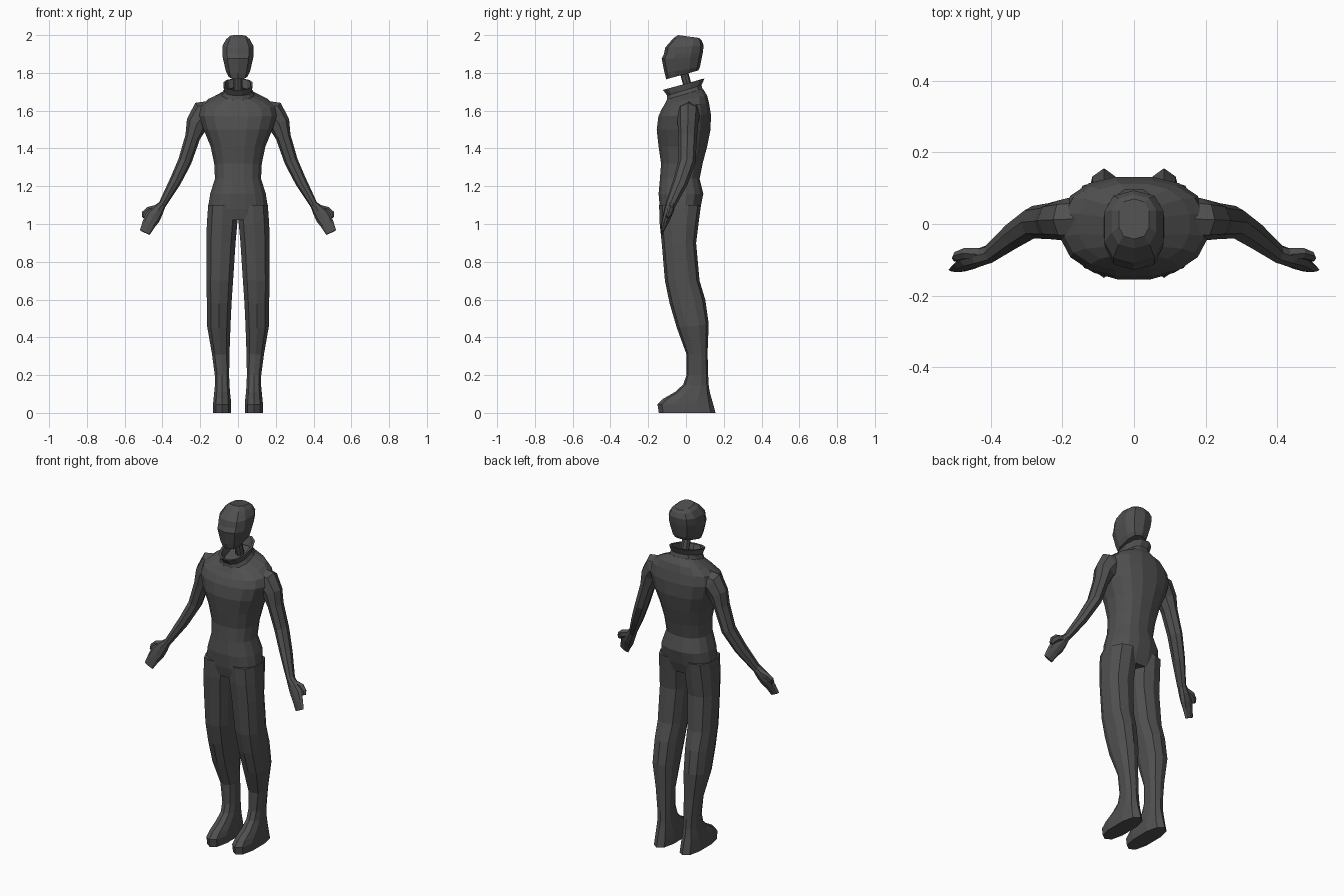
import bpy, bmesh, math
from mathutils import Vector

suit = bpy.data.materials.new("charcoal")
suit.diffuse_color = (0.08, 0.08, 0.08, 1)


def loft(name, rings, cap_start=True, cap_end=True, mirror=False):
    """Skin a list of equal-length point rings into one flat-shaded mesh."""
    bm = bmesh.new()
    vs = [[bm.verts.new(p) for p in r] for r in rings]
    n = len(vs[0])
    for a, b in zip(vs, vs[1:]):
        for i in range(n):
            j = (i + 1) % n
            bm.faces.new((a[i], a[j], b[j], b[i]))
    if cap_start:
        bm.faces.new(vs[0][::-1])
    if cap_end:
        bm.faces.new(vs[-1])
    bmesh.ops.recalc_face_normals(bm, faces=bm.faces)
    me = bpy.data.meshes.new(name)
    bm.to_mesh(me)
    bm.free()
    me.materials.append(suit)
    ob = bpy.data.objects.new(name, me)
    bpy.context.collection.objects.link(ob)
    if mirror:
        m = ob.modifiers.new("mirror", 'MIRROR')
        m.use_axis = (True, False, False)
        m.use_mirror_merge = False
    return ob


def spow(v, e):
    return math.copysign(abs(v) ** e, v)


def slab(zf, zb, x0, x1, yf, yb, n, e=0.85):
    """Rounded cross-section between x0..x1 and yf..yb, tilted from zf to zb."""
    pts = []
    for i in range(n):
        a = 2 * math.pi * (i + 0.5) / n
        k = math.cos(math.pi / n) ** e
        c, s = spow(math.cos(a), e) / k, spow(math.sin(a), e) / k
        t = (s + 1) / 2
        pts.append(((x0 + x1) / 2 + c * (x1 - x0) / 2, yf + t * (yb - yf), zf + t * (zb - zf)))
    return pts


def tube(path, n):
    """Rings square to a path of (x, y, z, half width, half depth)."""
    rings = []
    for i, (x, y, z, w, d) in enumerate(path):
        a, b = path[max(i - 1, 0)], path[min(i + 1, len(path) - 1)]
        t = (Vector(b[:3]) - Vector(a[:3])).normalized()
        u = Vector((0, 1, 0)).cross(t).normalized()
        v = t.cross(u)
        rings.append([Vector((x, y, z)) + u * w * math.cos(2 * math.pi * k / n)
                      + v * d * math.sin(2 * math.pi * k / n) for k in range(n)])
    return rings


def body(rows, n, e=0.85):
    return [slab(zf, zb, -w, w, yf, yb, n, e) for zf, zb, w, yf, yb in rows]


# torso from crotch to base of neck: front z, back z, half width, front y, back y
loft("torso", body([
    (1.02, 1.02, .155, -.125, .055), (1.08, 1.08, .16, -.138, .075),
    (1.16, 1.16, .147, -.145, .092), (1.24, 1.24, .122, -.138, .072),
    (1.32, 1.32, .126, -.132, .088), (1.41, 1.41, .145, -.145, .112),
    (1.50, 1.50, .182, -.155, .130), (1.57, 1.58, .205, -.146, .132),
    (1.61, 1.64, .195, -.128, .122), (1.635, 1.68, .155, -.112, .112),
    (1.66, 1.715, .085, -.10, .09)], 16))

# open flared collar with an inside wall
loft("collar", body([
    (1.655, 1.705, .088, -.10, .09), (1.68, 1.735, .072, -.10, .082),
    (1.71, 1.77, .078, -.122, .098), (1.71, 1.768, .066, -.108, .086),
    (1.665, 1.722, .058, -.088, .07)], 12), False, False)

# thin neck
loft("neck", tube([(0, .025, 1.67, .024, .022), (0, -.015, 1.82, .024, .022)], 8))

# head with flat crown and jaw
loft("head", body([
    (1.767, 1.812, .05, -.102, .062), (1.80, 1.83, .064, -.11, .07),
    (1.875, 1.88, .08, -.125, .08), (1.90, 1.905, .083, -.113, .085),
    (1.935, 1.945, .083, -.106, .09), (1.982, 1.972, .062, -.065, .08),
    (2.0, 1.985, .042, -.04, .068)], 10, .75))

# trouser legs running into boots: front z, back z, inner x, outer x, front y, back y
leg = [(1.10, 1.10, .002, .158, -.138, .075), (1.00, 1.00, .004, .165, -.135, .062),
       (.90, .90, .013, .168, -.125, .05), (.70, .70, .026, .167, -.108, .068),
       (.58, .60, .034, .165, -.083, .098), (.45, .47, .04, .163, -.045, .117),
       (.31, .32, .045, .138, .005, .112), (.20, .20, .047, .123, .005, .115),
       (.15, .14, .045, .122, -.012, .118), (.11, .10, .042, .126, -.055, .125),
       (.075, .06, .038, .13, -.115, .135), (.045, .04, .036, .132, -.145, .14),
       (0, 0, .036, .132, -.138, .15)]
loft("legs", [slab(*r, 10, .8) for r in leg], mirror=True)

# sleeves from shoulder to wrist
loft("arms", tube([
    (.13, .015, 1.585, .07, .065), (.185, .012, 1.575, .078, .06),
    (.218, .01, 1.53, .058, .054), (.24, .008, 1.46, .04, .05),
    (.282, .005, 1.33, .036, .046), (.335, -.03, 1.22, .031, .04),
    (.405, -.085, 1.095, .02, .027)], 8), mirror=True)

# mitten hands
loft("hands", tube([
    (.40, -.082, 1.105, .02, .026), (.428, -.092, 1.068, .034, .026),
    (.452, -.102, 1.035, .042, .022), (.472, -.115, 1.0, .036, .016),
    (.493, -.128, .955, .029, .007)], 8), mirror=True)

# thumbs
loft("thumbs", tube([
    (.43, -.085, 1.08, .022, .02), (.47, -.082, 1.07, .022, .017),
    (.492, -.09, 1.052, .02, .014), (.50, -.097, 1.035, .01, .009)], 6), mirror=True)
